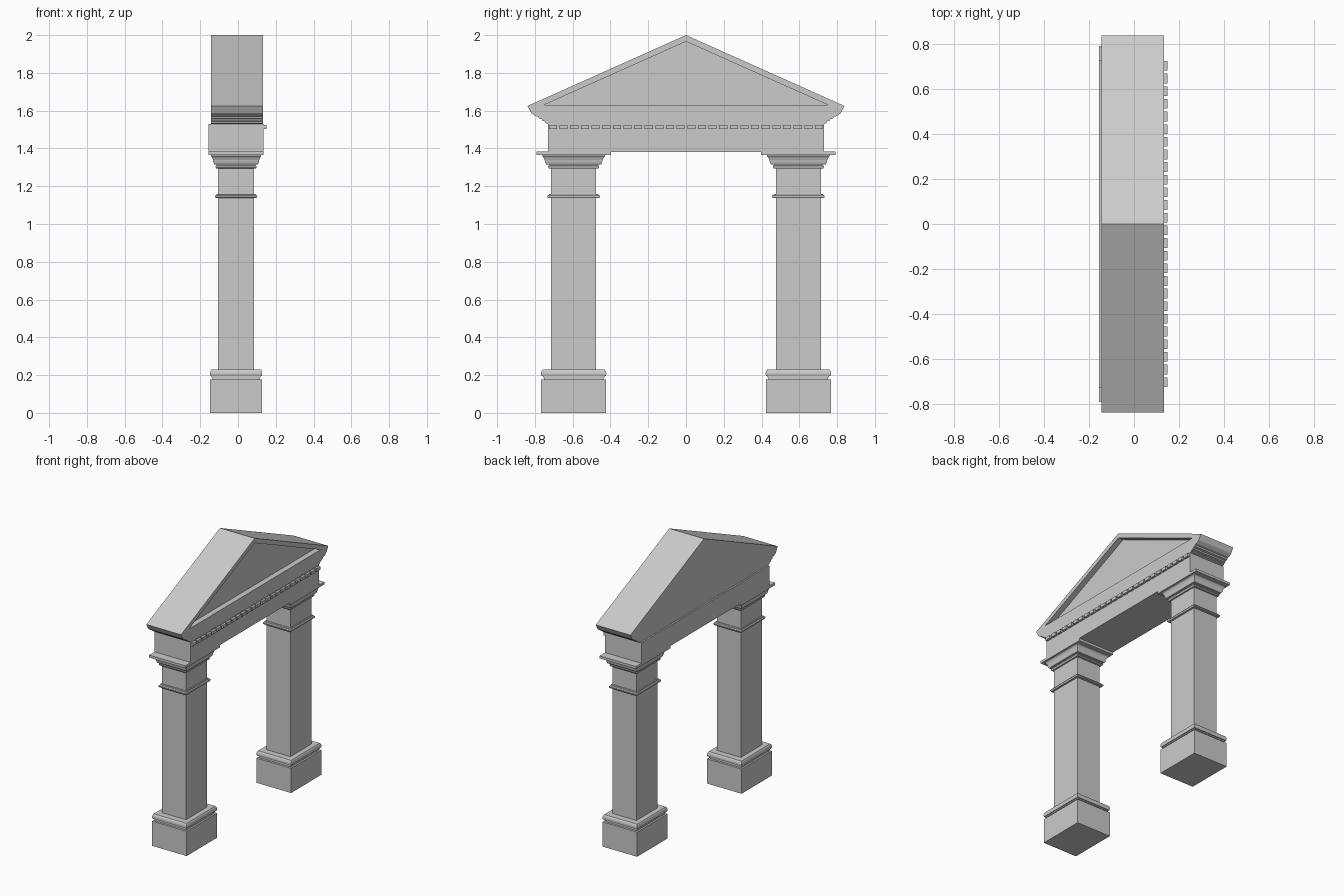
import bpy, bmesh

if "Cube" in bpy.data.objects:
    bpy.data.objects.remove(bpy.data.objects["Cube"])

CX = -0.01          # depth centre of the columns
COL_Y = 0.595       # column distance from the middle
HX, HY = 0.095, 0.119   # shaft half sizes


def make(name, bm):
    bmesh.ops.recalc_face_normals(bm, faces=bm.faces)
    me = bpy.data.meshes.new(name)
    bm.to_mesh(me)
    bm.free()
    ob = bpy.data.objects.new(name, me)
    bpy.context.scene.collection.objects.link(ob)
    return ob


def square_loft(name, profile, cy):
    """Rectangular rings from (scale, z) pairs, capped at both ends."""
    bm = bmesh.new()
    rings = [[bm.verts.new((CX + sx * HX * r, cy + sy * HY * r, z))
              for sx, sy in ((-1, -1), (1, -1), (1, 1), (-1, 1))] for r, z in profile]
    for a, b in zip(rings, rings[1:]):
        for i in range(4):
            j = (i + 1) % 4
            bm.faces.new((a[i], a[j], b[j], b[i]))
    bm.faces.new(rings[0])
    bm.faces.new(rings[-1])
    return make(name, bm)


def prism(name, outline, x0, x1):
    """Extrude a (y, z) outline along x."""
    bm = bmesh.new()
    face = bm.faces.new([bm.verts.new((x0, y, z)) for y, z in outline])
    ext = bmesh.ops.extrude_face_region(bm, geom=[face])
    verts = [v for v in ext["geom"] if isinstance(v, bmesh.types.BMVert)]
    bmesh.ops.translate(bm, verts=verts, vec=(x1 - x0, 0, 0))
    return make(name, bm)


def box(name, x0, x1, y0, y1, z0, z1):
    return prism(name, [(y0, z0), (y1, z0), (y1, z1), (y0, z1)], x0, x1)


# Column profiles, as multiples of the shaft size
base = [(1.45, 0), (1.45, 0.178), (1.32, 0.178), (1.32, 0.188), (1.37, 0.188), (1.37, 0.196),
        (1.43, 0.196), (1.455, 0.203), (1.455, 0.212), (1.43, 0.222), (1.38, 0.23), (1.0, 0.23)]
shaft = [(1.0, 0.225), (1.0, 1.138), (1.14, 1.138), (1.17, 1.143), (1.17, 1.15),
         (1.1, 1.154), (1.08, 1.16), (1.0, 1.16), (1.0, 1.30)]
capital = [(1.0, 1.294), (1.1, 1.294), (1.14, 1.30), (1.14, 1.307), (1.08, 1.311), (1.08, 1.316),
           (1.22, 1.316), (1.26, 1.325), (1.29, 1.34), (1.34, 1.352), (1.4, 1.36), (1.4, 1.367)]

for side, s in (("left", -1), ("right", 1)):
    cy = s * COL_Y
    square_loft(f"{side}_column_base", base, cy)
    square_loft(f"{side}_column_shaft", shaft, cy)
    square_loft(f"{side}_column_capital", capital, cy)
    box(f"{side}_abacus", -0.155, 0.134, cy - 0.197, cy + 0.197, 1.365, 1.383)

# Entablature beam
box("entablature", -0.155, 0.134, -0.73, 0.73, 1.382, 1.53)

# Dentil row on the decorated face
N, W = 26, 0.043
for i in range(N):
    y = -0.704 + i * 1.408 / (N - 1)
    box(f"dentil_{i + 1}", 0.128, 0.15, y - W / 2, y + W / 2, 1.502, 1.524)

# Pediment with stepped cornice ends
half = [(0.73, 1.53), (0.745, 1.535), (0.745, 1.543), (0.76, 1.546), (0.763, 1.555), (0.778, 1.558),
        (0.782, 1.568), (0.797, 1.571), (0.81, 1.58), (0.82, 1.588), (0.827, 1.602), (0.839, 1.625)]
outline = half + [(0, 2.0)] + [(-y, z) for y, z in reversed(half)]
pediment = prism("pediment", outline, -0.144, 0.133)

# Sunken tympanum on the decorated face
cutter = prism("tympanum_cutter", [(-0.75, 1.631), (0.75, 1.631), (0, 1.966)], 0.093, 0.2)
cutter.hide_render = True
mod = pediment.modifiers.new("tympanum", 'BOOLEAN')
mod.operation, mod.object, mod.solver = 'DIFFERENCE', cutter, 'EXACT'
bpy.context.view_layer.objects.active = pediment
bpy.ops.object.modifier_apply(modifier=mod.name)
bpy.data.objects.remove(cutter)
